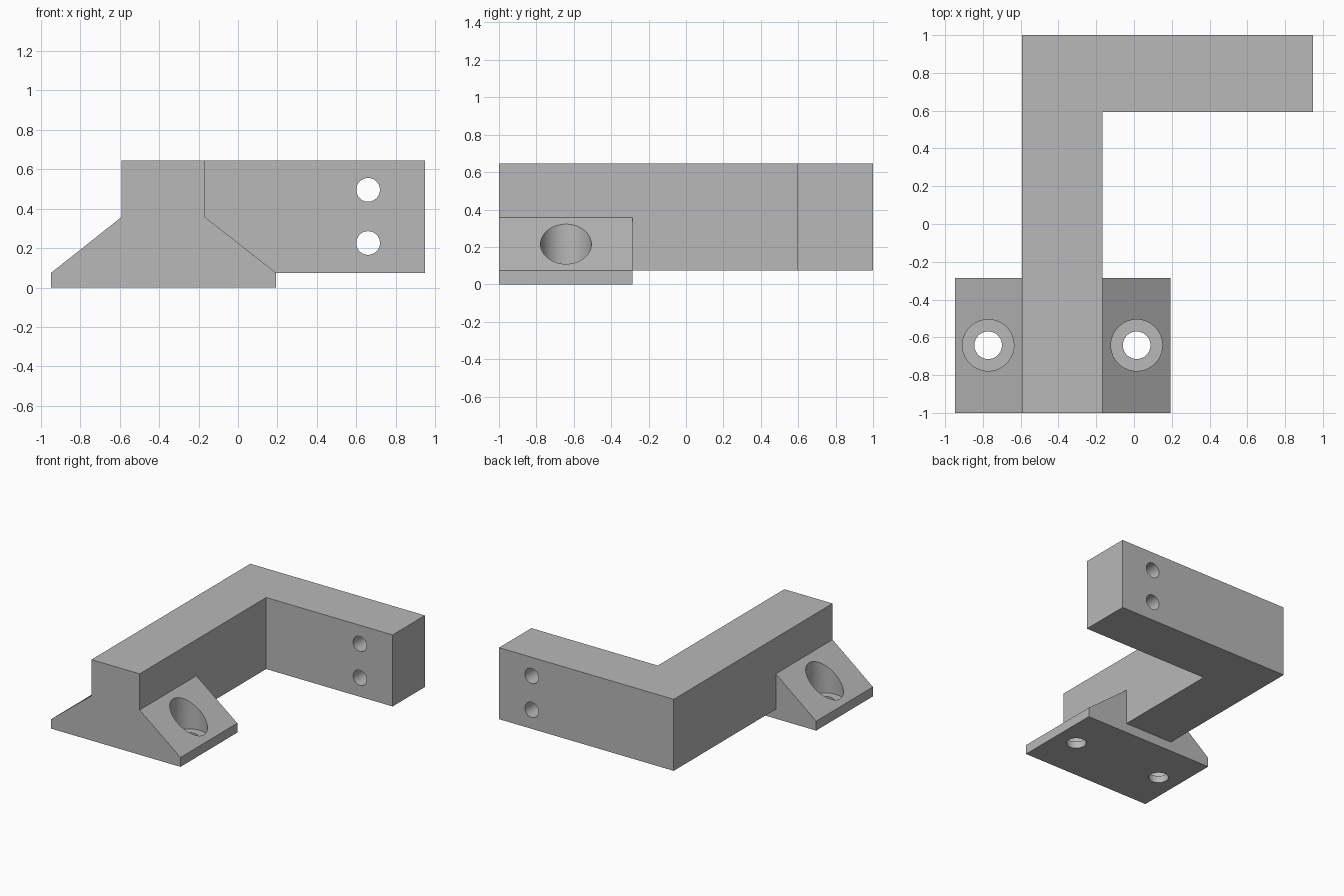
import bpy
import bmesh
from math import radians
from mathutils import Vector

cube = bpy.data.objects.get("Cube")
if cube:
    bpy.data.objects.remove(cube, do_unlink=True)

grey = bpy.data.materials.new("plain grey")
grey.use_nodes = True
grey.diffuse_color = (0.48, 0.48, 0.48, 1)
grey.node_tree.nodes["Principled BSDF"].inputs["Base Color"].default_value = grey.diffuse_color


def prism(name, outline, push):
    """Extrude a closed outline along a vector."""
    bm = bmesh.new()
    face = bm.faces.new([bm.verts.new(p) for p in outline])
    moved = bmesh.ops.extrude_face_region(bm, geom=[face])["geom"]
    verts = [v for v in moved if isinstance(v, bmesh.types.BMVert)]
    bmesh.ops.translate(bm, verts=verts, vec=Vector(push))
    bmesh.ops.recalc_face_normals(bm, faces=bm.faces)
    mesh = bpy.data.meshes.new(name)
    bm.to_mesh(mesh)
    bm.free()
    mesh.materials.append(grey)
    obj = bpy.data.objects.new(name, mesh)
    bpy.context.collection.objects.link(obj)
    return obj


def cylinder(centre, radius, depth, rotation=(0, 0, 0)):
    bpy.ops.mesh.primitive_cylinder_add(vertices=64, radius=radius, depth=depth,
                                        location=centre, rotation=rotation)
    obj = bpy.context.object
    obj.name = "hole_cutter"
    obj.hide_render = True
    obj.data.materials.append(grey)
    return obj


def combine(target, other, operation):
    """Apply a boolean and discard the second object."""
    mod = target.modifiers.new(operation.lower(), "BOOLEAN")
    mod.operation = operation
    mod.solver = "EXACT"
    mod.object = other
    bpy.context.view_layer.objects.active = target
    bpy.ops.object.modifier_apply(modifier=mod.name)
    bpy.data.objects.remove(other, do_unlink=True)


# L-shaped arm
left, right, end = -0.592, -0.167, 0.948
low, high, inner = 0.075, 0.645, 0.593
bracket = prism("bracket", [(x, y, low) for x, y in (
    (left, -1), (right, -1), (right, inner), (end, inner), (end, 1), (left, 1))],
    (0, 0, high - low))

# Sloped mounting foot
foot_right, shoulder = 0.193, 0.357
foot = prism("mounting_foot", [(x, -1, z) for x, z in (
    (-0.948, 0), (foot_right, 0), (foot_right, low), (right, shoulder),
    (left, shoulder), (-0.948, low))], (0, 0.715, 0))
combine(bracket, foot, "UNION")

# Counterbored screw holes in the foot
bore_floor = 0.055
for x in (-0.772, 0.014):
    combine(bracket, cylinder((x, -0.642, bore_floor + 0.25), 0.136, 0.5), "DIFFERENCE")
    combine(bracket, cylinder((x, -0.642, 0), 0.073, 0.4), "DIFFERENCE")

# Cross holes at the end of the arm
for z in (0.226, 0.496):
    combine(bracket, cylinder((0.66, 0.8, z), 0.06, 0.8, (radians(90), 0, 0)), "DIFFERENCE")

bpy.ops.object.select_all(action="DESELECT")
bracket.select_set(True)
bpy.context.view_layer.objects.active = bracket
bpy.ops.object.shade_smooth_by_angle(angle=radians(25))
